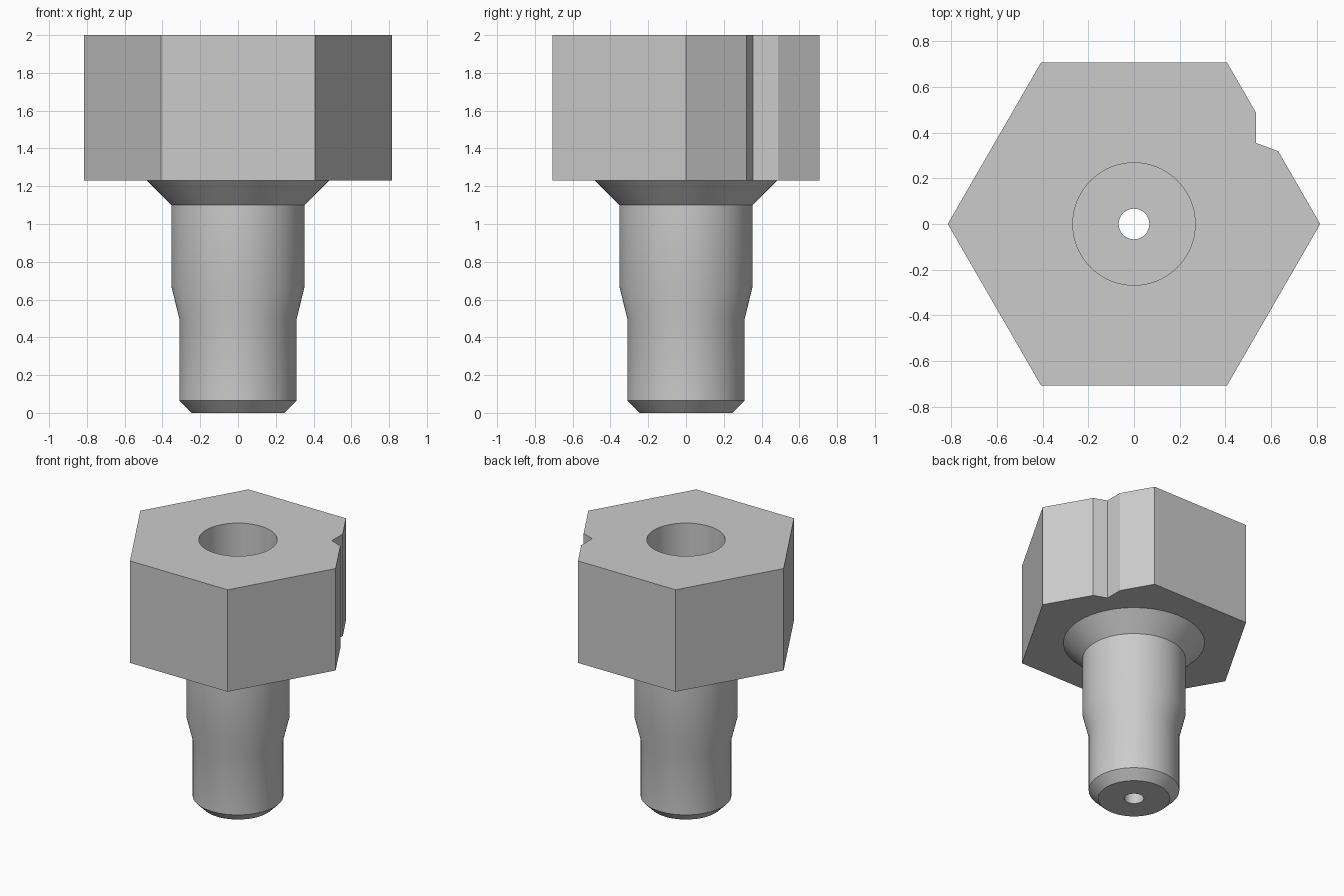
import bpy, bmesh, math

default = bpy.data.objects.get("Cube")
if default:
    bpy.data.objects.remove(default, do_unlink=True)

steel = bpy.data.materials.new("grey_metal")
steel.use_nodes = True
colour = (0.6, 0.6, 0.6, 1.0)
steel.diffuse_color = colour
steel.node_tree.nodes["Principled BSDF"].inputs["Base Color"].default_value = colour


def finish(bm, name):
    bmesh.ops.remove_doubles(bm, verts=bm.verts[:], dist=1e-5)
    bmesh.ops.recalc_face_normals(bm, faces=bm.faces[:])
    mesh = bpy.data.meshes.new(name)
    bm.to_mesh(mesh)
    bm.free()
    mesh.materials.append(steel)
    obj = bpy.data.objects.new(name, mesh)
    bpy.context.collection.objects.link(obj)
    return obj


def lathe(name, profile, steps=96):
    """Closed solid turned about z from (radius, height) points."""
    bm = bmesh.new()
    verts = [bm.verts.new((r, 0, z)) for r, z in profile]
    edges = [bm.edges.new(pair) for pair in zip(verts, verts[1:])]
    bmesh.ops.spin(bm, geom=verts + edges, cent=(0, 0, 0), axis=(0, 0, 1),
                   angle=math.tau, steps=steps)
    # Close both ends
    bmesh.ops.remove_doubles(bm, verts=bm.verts[:], dist=1e-5)
    bmesh.ops.holes_fill(bm, edges=[e for e in bm.edges if e.is_boundary], sides=0)
    return finish(bm, name)


def prism(name, outline, low, high):
    bm = bmesh.new()
    face = bm.faces.new([bm.verts.new((x, y, low)) for x, y in outline])
    top = bmesh.ops.extrude_face_region(bm, geom=[face])["geom"]
    bmesh.ops.translate(bm, vec=(0, 0, high - low),
                        verts=[v for v in top if isinstance(v, bmesh.types.BMVert)])
    return finish(bm, name)


def combine(target, other, operation):
    mod = target.modifiers.new(operation.lower(), 'BOOLEAN')
    mod.operation = operation
    mod.solver = 'EXACT'
    mod.object = other
    bpy.context.view_layer.update()
    graph = bpy.context.evaluated_depsgraph_get()
    result = bpy.data.meshes.new_from_object(target.evaluated_get(graph))
    target.modifiers.clear()
    target.data = result
    bpy.data.objects.remove(other, do_unlink=True)


# Hexagonal head with one flat notched
radius = 0.816
corners = [(radius * math.cos(i * math.pi / 3), radius * math.sin(i * math.pi / 3))
           for i in range(6)]
notch = [(0.632, 0.319), (0.535, 0.355), (0.535, 0.487)]
fitting = prism("hex_fitting", corners[:1] + notch + corners[1:], 1.23, 2.0)

# Stepped shank with chamfered tip and flared collar
shank = lathe("shank", [(0.245, 0), (0.31, 0.065), (0.31, 0.495), (0.353, 0.67),
                        (0.353, 1.1), (0.483, 1.23), (0.483, 1.4)])
combine(fitting, shank, 'UNION')

# Wide socket from the top, narrow passage through to the tip
bore = lathe("bore_cutter", [(0.067, -0.1), (0.067, 1.1), (0.268, 1.1), (0.268, 2.1)])
combine(fitting, bore, 'DIFFERENCE')

bpy.ops.object.select_all(action='DESELECT')
fitting.select_set(True)
bpy.context.view_layer.objects.active = fitting
bpy.ops.object.shade_smooth_by_angle(angle=math.radians(25))
